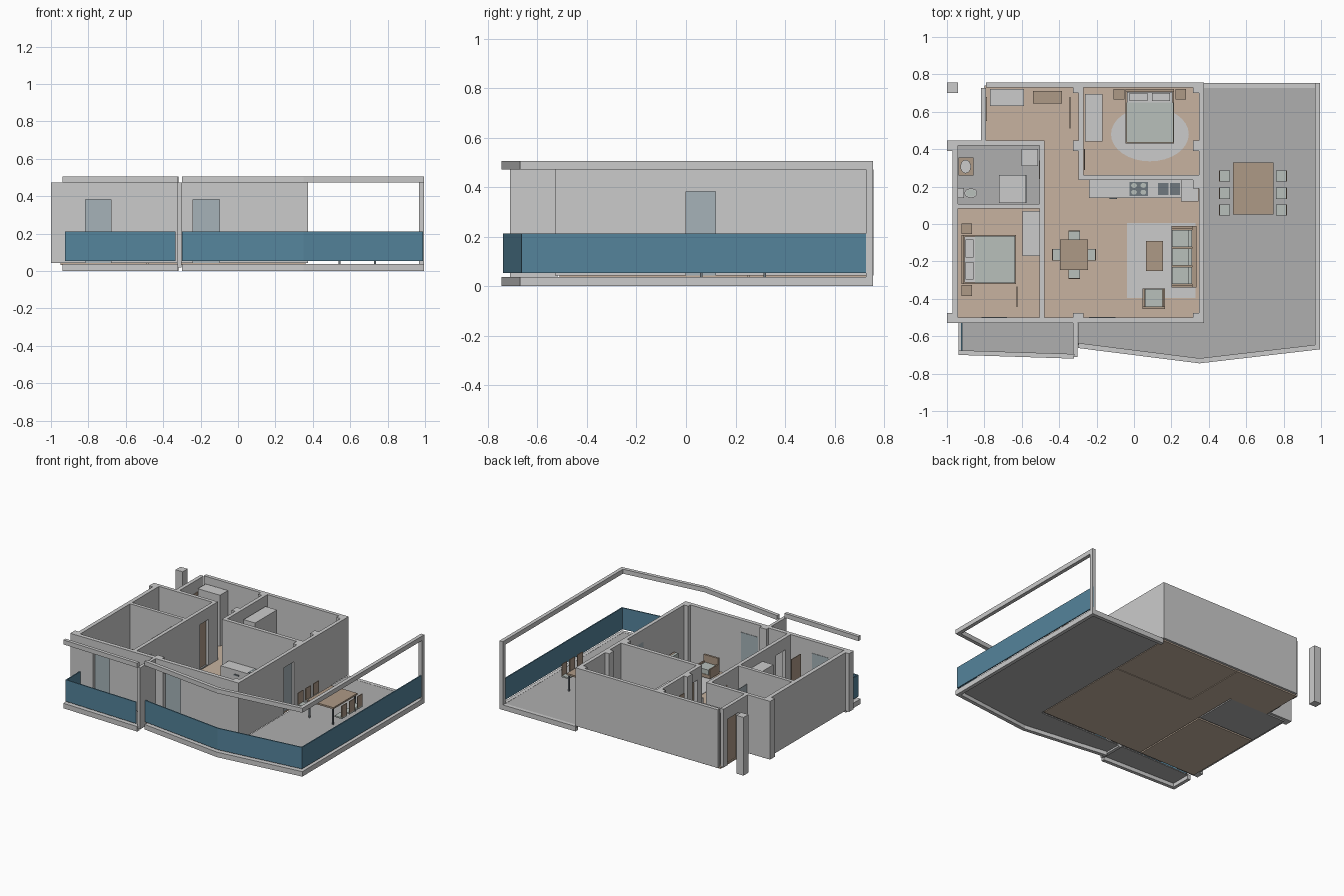
import bpy, bmesh
from mathutils import Vector, Matrix

if "Cube" in bpy.data.objects:
    bpy.data.objects.remove(bpy.data.objects["Cube"])


def mat(name, r, g, b):
    m = bpy.data.materials.new(name)
    m.diffuse_color = (r, g, b, 1)
    m.use_nodes = True
    m.node_tree.nodes["Principled BSDF"].inputs["Base Color"].default_value = m.diffuse_color
    return m


WOOD_FLOOR = mat("wood_floor", .57, .45, .35)
TILE = mat("tile", .43, .43, .43)
RAIL = mat("rail_glass", .09, .23, .33)
PANE = mat("door_glass", .38, .45, .48)
WOOD = mat("wood", .42, .32, .24)
FABRIC = mat("fabric", .48, .53, .50)
DARK = mat("dark_metal", .16, .19, .21)
F, TOP, DOOR = .042, .472, .382   # floor level, wall top, door head


def finish(name, bm, m=None):
    me = bpy.data.meshes.new(name)
    bmesh.ops.recalc_face_normals(bm, faces=bm.faces)
    bm.to_mesh(me)
    bm.free()
    ob = bpy.data.objects.new(name, me)
    bpy.context.collection.objects.link(ob)
    if m:
        me.materials.append(m)
    return ob


def boxes(name, items, m=None):
    """One object from boxes given as (x0, x1, y0, y1, z0, z1)."""
    bm = bmesh.new()
    for x0, x1, y0, y1, z0, z1 in items:
        t = Matrix.Translation(((x0+x1)/2, (y0+y1)/2, (z0+z1)/2))
        bmesh.ops.create_cube(bm, size=1, matrix=t @ Matrix.Diagonal((x1-x0, y1-y0, z1-z0, 1)))
    return finish(name, bm, m)


def prism(name, pts, z0, z1, m=None):
    bm = bmesh.new()
    f = bm.faces.new([bm.verts.new((x, y, z0)) for x, y in pts])
    r = bmesh.ops.extrude_face_region(bm, geom=[f])
    for v in r["geom"]:
        if isinstance(v, bmesh.types.BMVert):
            v.co.z = z1
    return finish(name, bm, m)


def offset(pts, w):
    """Mitred offset of a polyline to its left."""
    p = [Vector(q) for q in pts]
    out = []
    for i in range(len(p)):
        d = [(p[j+1]-p[j]).normalized() for j in (i-1, i) if 0 <= j < len(p)-1]
        n = [Vector((-e.y, e.x)) for e in d]
        s = sum(n, Vector((0, 0))).normalized()
        out.append(tuple(p[i] + s*(w/s.dot(n[0]))))
    return out


def band(name, pts, inset, w, z0, z1, m=None):
    prism(name, offset(pts, inset) + offset(pts, inset+w)[::-1], z0, z1, m)


def ellipse(name, cx, cy, rx, ry, z0, z1, m=None):
    bm = bmesh.new()
    t = Matrix.Translation((cx, cy, (z0+z1)/2)) @ Matrix.Diagonal((rx, ry, z1-z0, 1))
    bmesh.ops.create_cone(bm, cap_ends=True, segments=32, radius1=1, radius2=1, depth=1, matrix=t)
    return finish(name, bm, m)


def wall(name, x0, x1, y0, y1, doors=()):
    """Straight wall with door openings along its long axis."""
    along_x = x1-x0 > y1-y0
    a, end = (x0, x1) if along_x else (y0, y1)
    parts = []
    for d0, d1 in doors:
        parts += [(a, d0, F), (d0, d1, DOOR)]
        a = d1
    parts.append((a, end, F))
    boxes(name, [(p, q, y0, y1, z, TOP) if along_x else (x0, x1, p, q, z, TOP) for p, q, z in parts])


# Terrace and balcony: slab edges, floors, glass rails, top beams
terrace = [(-.30, -.663), (.35, -.745), (.995, -.67), (.995, .755)]
balcony = [(-.938, -.53), (-.938, -.70), (-.32, -.72)]
band("terrace_slab_edge", terrace + [(.375, .755)], 0, .027, 0, .037)
band("balcony_slab_edge", balcony, 0, .025, 0, .037)
prism("terrace_floor", offset(terrace, .01) + [(.37, .745), (.37, -.52), (-.30, -.52)], .028, .036, TILE)
prism("balcony_floor", offset(balcony, .01) + [(-.32, -.52)], .028, .036, TILE)
band("terrace_glass_rail", terrace, .006, .008, .053, .212, RAIL)
band("balcony_glass_rail", [(-.93, -.53), (-.93, -.70), (-.335, -.72)], .006, .008, .053, .212, RAIL)
band("terrace_top_beam", terrace, 0, .027, .472, .505)
band("balcony_top_beam", balcony[1:], 0, .025, .472, .505)
boxes("terrace_post", [(.968, .995, .727, .755, .03, .48)])
boxes("balcony_divider_wall", [(-.325, -.302, -.71, -.52, .018, TOP)])

# Interior floors
boxes("main_wood_floor", [(-.48, .36, -.51, .25, .032, .043), (-.80, -.285, .43, .74, .032, .043),
                          (-.48, -.285, .25, .43, .032, .043)], WOOD_FLOOR)
boxes("bedroom_wood_floors", [(-.95, -.49, -.51, .09, .032, .043), (-.28, .36, .255, .74, .032, .043)], WOOD_FLOOR)
boxes("bathroom_floor", [(-.95, -.49, .105, .43, .032, .043)], TILE)

# Walls
wall("back_wall", -.79, .375, .73, .757)
wall("entry_wall", -.817, -.79, .42, .727, [(.55, .68)])
wall("bathroom_back_wall", -.97, -.478, .42, .447)
wall("left_wall", -.97, -.94, -.50, .42)
wall("front_wall", -.97, .375, -.53, -.50, [(-.815, -.68), (-.24, -.10)])
wall("right_wall", .348, .375, -.50, .73, [(0, .12)])
wall("bedroom_bath_wall", -.94, -.505, .083, .108)
wall("middle_wall", -.505, -.478, -.50, .42, [(-.44, -.33), (.24, .34)])
wall("hall_wall", -.297, -.27, .235, .73, [(.29, .40)])
wall("kitchen_wall", -.27, .348, .235, .263)
piers = [(-1, -.94, .39, .447), (-1, -.94, -.53, -.475), (-.325, -.27, .70, .74), (-.325, -.27, .39, .447),
         (.315, .37, .70, .74), (.315, .37, .39, .447), (.315, .37, .19, .24), (.315, .37, -.51, -.475),
         (-.325, -.27, -.51, -.475)]
boxes("wall_piers", [(*p, F, TOP) for p in piers])
boxes("outer_column", [(-1, -.942, .70, .757, F, TOP)])

# Doors
boxes("glass_doors", [(-.815, -.68, -.505, -.497, F, DOOR), (-.24, -.10, -.505, -.497, F, DOOR),
                      (.348, .356, 0, .12, F, DOOR)], PANE)
boxes("wood_doors", [(-.793, -.786, .55, .68, F, DOOR), (-.507, -.501, .24, .34, F, DOOR),
                     (-.628, -.622, -.445, -.335, F, DOOR), (-.268, -.262, .29, .40, F, DOOR),
                     (-.344, -.339, .51, .68, F, DOOR)], WOOD)

# Storage
boxes("hall_wardrobe", [(-.77, -.588, .63, .722, F, .42)])
boxes("back_bedroom_wardrobe", [(-.262, -.168, .44, .695, F, .40)])
boxes("front_bedroom_wardrobe", [(-.596, -.506, -.17, .07, F, .40)])
boxes("hall_console", [(-.54, -.385, .645, .71, F, .15)], WOOD)


def bed(name, cx, cy, turn):
    """Double bed with its head towards +y before turning."""
    parts = [boxes(name + "_frame", [(-.13, .13, -.145, .145, .05, .085), (-.13, .13, .133, .148, .043, .19)], WOOD),
             boxes(name + "_mattress", [(-.122, .122, -.137, .132, .085, .112)]),
             boxes(name + "_blanket", [(-.125, .125, -.14, .075, .088, .118)], FABRIC),
             boxes(name + "_pillows", [(s-.048, s+.048, .083, .126, .11, .13) for s in (-.06, .06)]),
             boxes(name + "_nightstands", [(s-.029, s+.029, .09, .148, .043, .11) for s in (-.165, .165)], WOOD)]
    for o in parts:
        o.data.transform(Matrix.Translation((cx, cy, 0)) @ Matrix.Rotation(turn, 4, 'Z'))


ellipse("bedroom_rug", .085, .48, .208, .145, .043, .047)
bed("back_bed", .085, .575, 0)
bed("front_bed", -.775, -.19, 1.5707963)

# Bathroom
boxes("vanity", [(-.938, -.857, .26, .355, .12, .16)], WOOD)
ellipse("basin", -.9, .307, .028, .036, .155, .175)
boxes("toilet_tank", [(-.94, -.91, .138, .192, F, .17)])
ellipse("toilet_bowl", -.872, .165, .034, .025, F, .11)
ellipse("toilet_seat", -.872, .165, .027, .019, .11, .114, FABRIC)
boxes("shower_tray", [(-.722, -.575, .112, .262, F, .06)])
boxes("shower_screen", [(-.579, -.575, .112, .262, .06, .36), (-.722, -.579, .258, .262, .06, .36)], PANE)
boxes("washing_machine", [(-.602, -.512, .31, .402, F, .17)])

# Kitchen
boxes("kitchen_counter", [(-.24, .25, .14, .235, F, .18)])
boxes("fridge", [(.25, .345, .12, .235, F, .34)])
boxes("hob", [(-.025, .075, .15, .225, .18, .184)], DARK)
for i in range(4):
    ellipse("hob_ring", .0+.05*(i % 2), .17+.036*(i//2), .015, .013, .184, .187, FABRIC)
boxes("sink", [(.128, .185, .155, .22, .18, .184), (.192, .245, .155, .22, .18, .184)], DARK)
boxes("oven_handle", [(-.13, -.09, .134, .14, .14, .15)], DARK)

# Living area
boxes("living_rug", [(-.037, .33, -.395, .005, .043, .046)])
boxes("sofa_frame", [(.20, .335, -.34, -.01, .055, .085), (.31, .335, -.34, -.01, .085, .18),
                     (.20, .32, -.34, -.327, .085, .135), (.20, .32, -.023, -.01, .085, .135)], WOOD)
ys = [-.322+.099*i for i in range(3)]
boxes("sofa_cushions", [(.202, .29, y, y+.093, .085, .115) for y in ys]
      + [(.288, .31, y, y+.093, .1, .19) for y in ys], FABRIC)
boxes("armchair_frame", [(.045, .165, -.455, -.345, .055, .08), (.045, .165, -.455, -.44, .08, .17),
                         (.045, .055, -.44, -.345, .08, .125), (.155, .165, -.44, -.345, .08, .125)], WOOD)
boxes("armchair_cushion", [(.058, .152, -.44, -.348, .08, .115)], FABRIC)


def table(name, x0, x1, y0, y1, h, floor):
    boxes(name + "_top", [(x0, x1, y0, y1, h-.012, h)], WOOD)
    boxes(name + "_legs", [(x-.005, x+.005, y-.005, y+.005, floor, h-.01)
                           for x in (x0+.012, x1-.012) for y in (y0+.012, y1-.012)], DARK)


def chair(name, cx, cy, dx, dy):
    """Chair shell whose back faces the direction (dx, dy)."""
    r = .03
    boxes(name + "_seat", [(cx-r, cx+r, cy-r, cy+r, .105, .115)], FABRIC)
    bx, by = cx+dx*(r-.003), cy+dy*(r-.003)
    hx, hy = (.003, r) if dx else (r, .003)
    boxes(name + "_back", [(bx-hx, bx+hx, by-hy, by+hy, .115, .20)], WOOD)


table("coffee_table", .065, .155, -.25, -.09, .10, .043)
table("dining_table", -.395, -.245, -.245, -.082, .165, .043)
for dx, dy in ((1, 0), (-1, 0), (0, 1), (0, -1)):
    chair("dining_chair", -.32+dx*.088, -.165+dy*.10, dx, dy)
table("terrace_table", .53, .745, .05, .33, .168, .036)
for s in (-1, 1):
    for y in (.075, .165, .257):
        chair("terrace_chair", .636+s*.152, y, s, 0)
